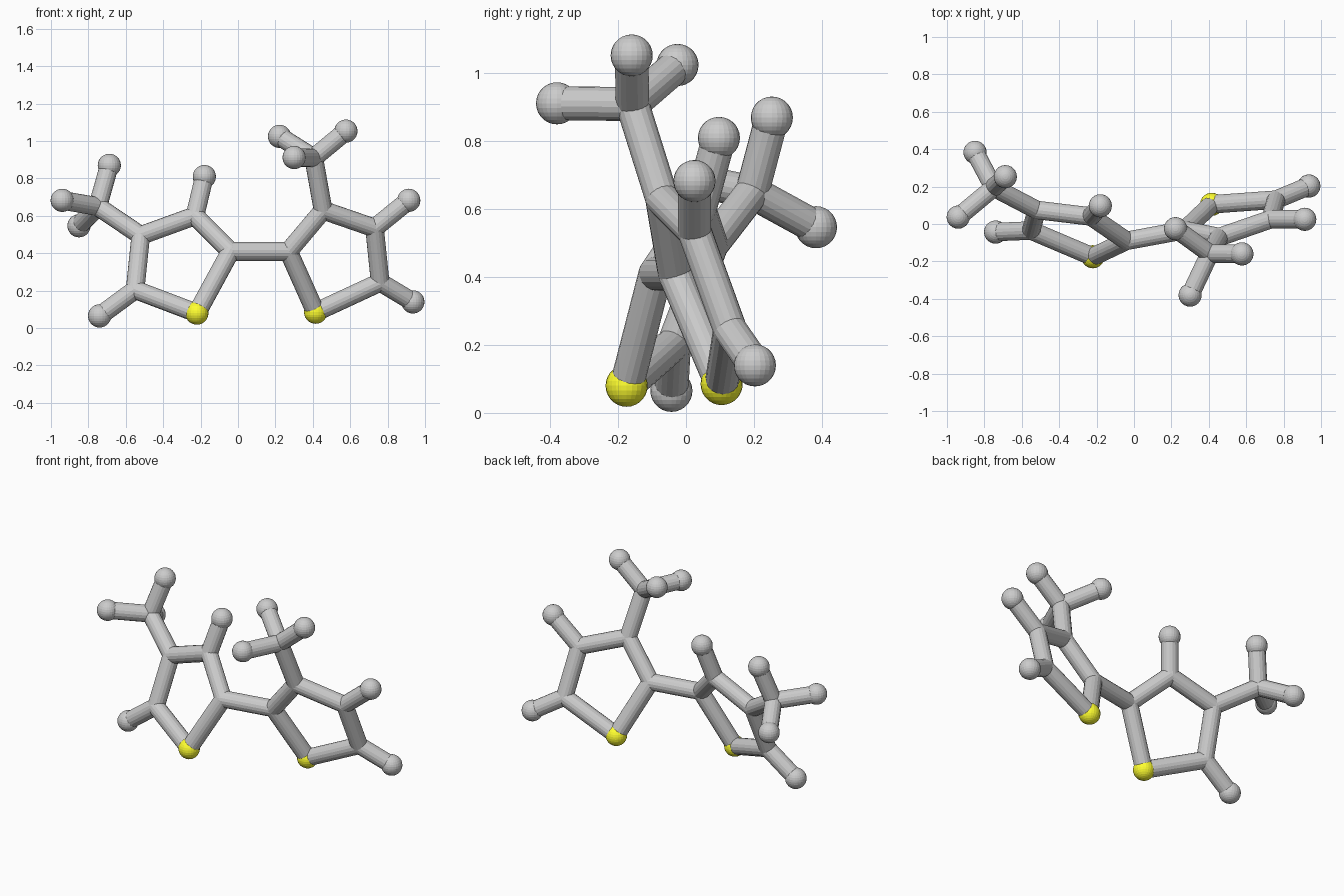
import bpy, bmesh
from mathutils import Vector, Matrix

if "Cube" in bpy.data.objects:
    bpy.data.objects.remove(bpy.data.objects["Cube"])

BALL_R, BOND_R = 0.062, 0.05

# Joint positions: left ring half (l*) and right ring half (r*)
P = {
    "lS": (-.22, -.175, .08), "l2": (-.04, -.09, .41), "l3": (-.23, .04, .60),
    "l4": (-.52, .075, .495), "l5": (-.55, -.035, .205), "lM": (-.75, .195, .65),
    "lh3": (-.18, .097, .81), "lh5": (-.74, -.043, .065),
    "lma": (-.688, .253, .87), "lmb": (-.94, .037, .683), "lmc": (-.85, .383, .547),
    "rS": (.415, .105, .085), "r2": (.27, -.033, .41), "r3": (.455, -.07, .63),
    "r4": (.73, .025, .535), "r5": (.76, .13, .245), "rM": (.405, -.158, .91),
    "rh4": (.913, .025, .683), "rh5": (.935, .203, .14),
    "rma": (.222, -.025, 1.025), "rmb": (.30, -.38, .912), "rmc": (.577, -.16, 1.053),
}
P = {k: Vector(v) for k, v in P.items()}


def add_ball(bm, key, r):
    bmesh.ops.create_uvsphere(bm, u_segments=24, v_segments=14, radius=r,
                              matrix=Matrix.Translation(P[key]))


def add_rod(bm, a, b):
    d = P[b] - P[a]
    rot = d.to_track_quat('Z', 'Y').to_matrix().to_4x4()
    bmesh.ops.create_cone(bm, cap_ends=True, segments=18, radius1=BOND_R,
                          radius2=BOND_R, depth=d.length,
                          matrix=Matrix.Translation((P[a] + P[b]) / 2) @ rot)


def part(name, rods=(), balls=(), joints=(), mat=None):
    bm = bmesh.new()
    for a, b in rods:
        add_rod(bm, a, b)
    for k in balls:
        add_ball(bm, k, BALL_R)
    for k in joints:
        add_ball(bm, k, BOND_R)
    me = bpy.data.meshes.new(name)
    bm.to_mesh(me)
    bm.free()
    if mat:
        me.materials.append(mat)
    bpy.context.collection.objects.link(bpy.data.objects.new(name, me))


yellow = bpy.data.materials.new("yellow")
yellow.diffuse_color = (1.0, 1.0, 0.03, 1.0)
yellow.use_nodes = True
yellow.node_tree.nodes["Principled BSDF"].inputs["Base Color"].default_value = yellow.diffuse_color

# Each half: five-sided ring, yellow corner ball, side stubs, three-pronged branch
halves = (("left", "l", "4", ("3", "5")), ("right", "r", "3", ("4", "5")))
for side, s, root, stubs in halves:
    ring = [s + c for c in "S2345"]
    part(side + "_ring", rods=zip(ring, ring[1:] + ring[:1]), joints=ring[1:])
    part(side + "_yellow_ball", balls=[s + "S"], mat=yellow)
    part(side + "_stubs", rods=[(s + c, s + "h" + c) for c in stubs],
         balls=[s + "h" + c for c in stubs])
    tips = [s + "m" + c for c in "abc"]
    part(side + "_branch", rods=[(s + root, s + "M")] + [(s + "M", t) for t in tips],
         balls=tips, joints=[s + "M"])

# Rod joining the two rings
part("bridge_rod", rods=[("l2", "r2")])
